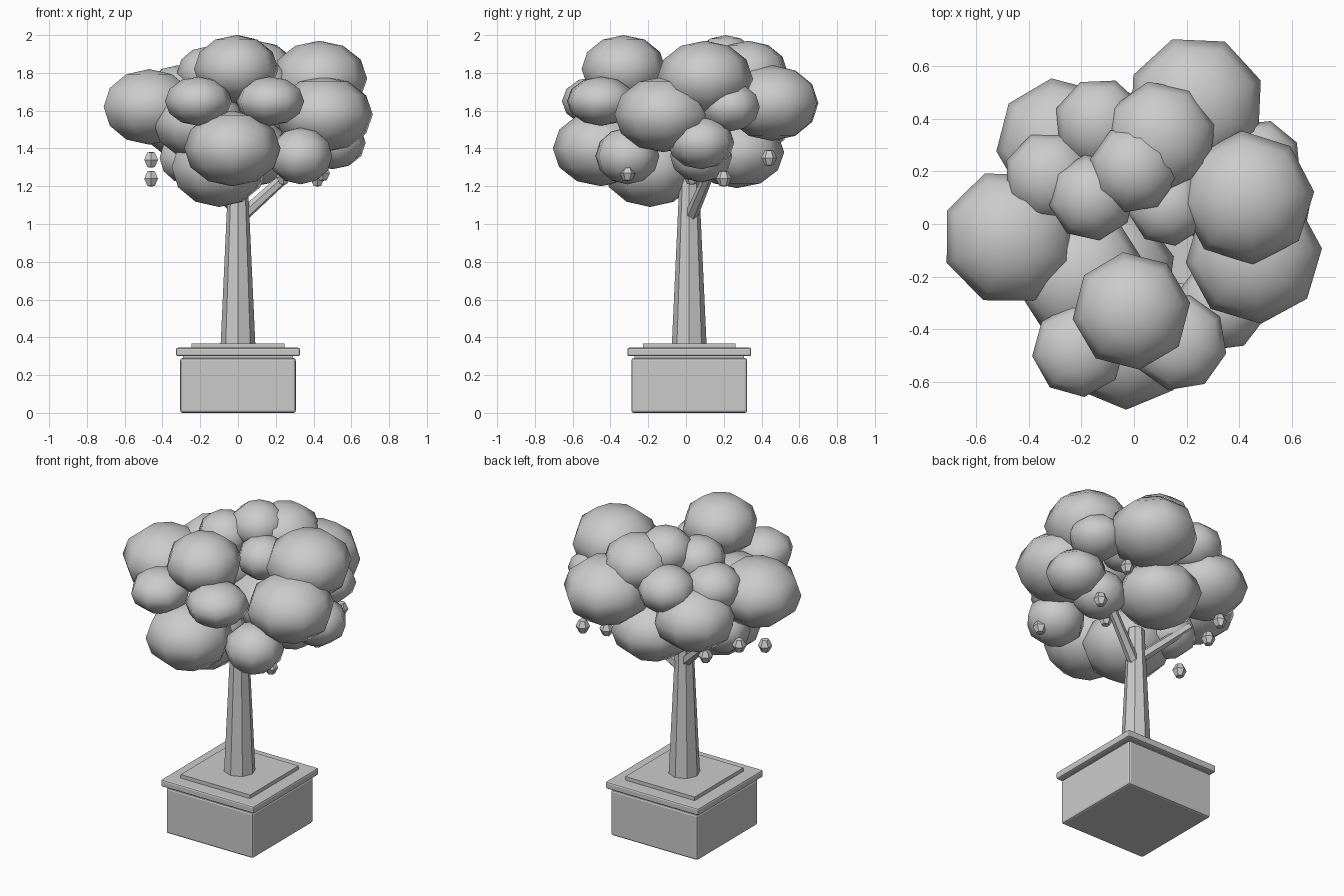
import bpy
from math import radians
from mathutils import Vector

if "Cube" in bpy.data.objects:
    bpy.data.objects.remove(bpy.data.objects["Cube"], do_unlink=True)

grey = bpy.data.materials.new("plain_grey")
grey.use_nodes = True
COLOUR = (0.6, 0.6, 0.6, 1)
grey.diffuse_color = COLOUR
grey.node_tree.nodes["Principled BSDF"].inputs["Base Color"].default_value = COLOUR

CENTRE_Y = 0.017


def finish(name):
    ob = bpy.context.object
    ob.name = name
    ob.data.materials.append(grey)
    return ob


def slab(name, half, low, high, bevel=0):
    """Square block standing between two heights."""
    bpy.ops.mesh.primitive_cube_add(size=1, location=(0, CENTRE_Y, (low + high) / 2))
    ob = finish(name)
    ob.scale = (half * 2, half * 2, high - low)
    bpy.ops.object.transform_apply(location=False, rotation=False, scale=True)
    if bevel:
        mod = ob.modifiers.new("soft_edges", "BEVEL")
        mod.width = bevel
        mod.segments = 2


def limb(name, start, end, r1, r2, sides):
    """Tapered wooden limb between two points."""
    start, end = Vector(start), Vector(end)
    axis = end - start
    bpy.ops.mesh.primitive_cone_add(vertices=sides, radius1=r1, radius2=r2,
                                    depth=axis.length, location=(start + end) / 2)
    finish(name).rotation_euler = axis.to_track_quat("Z", "Y").to_euler()


def leaf_clump(name, x, y, z, radius, height, turn):
    """Flattened eight-sided ball of leaves."""
    bpy.ops.mesh.primitive_uv_sphere_add(segments=8, ring_count=6, radius=1, location=(x, y, z))
    ob = finish(name)
    ob.scale = (radius, radius, height)
    ob.rotation_euler.z = radians(turn)
    bpy.ops.object.shade_smooth()


def hanging_fruit(name, spot):
    """Six-sided fruit, pinched towards both ends."""
    bpy.ops.mesh.primitive_uv_sphere_add(segments=6, ring_count=4, radius=0.042, location=spot)
    for v in finish(name).data.vertices:
        if 0.01 < abs(v.co.z) < 0.04:
            v.co *= 0.78
            v.co.z *= 1.65


# Planter
slab("planter_box", 0.306, 0, 0.29, 0.012)
slab("planter_neck", 0.29, 0.28, 0.31)
slab("planter_rim", 0.328, 0.3, 0.345, 0.01)
slab("soil", 0.245, 0.34, 0.368)

# Trunk and branches
limb("trunk", (0, CENTRE_Y, 0.36), (0, CENTRE_Y, 1.27), 0.092, 0.05, 8)
limb("branch_left", (0.03, 0.03, 1.05), (0.34, 0.15, 1.33), 0.034, 0.026, 6)
limb("branch_right", (-0.02, 0.03, 1.09), (-0.3, 0.14, 1.35), 0.034, 0.026, 6)

# Leaf clumps: x, y, z, radius, half height, turn
clumps = [
    (-.47, -.05, 1.62, .26, .2, 22), (.235, .455, 1.64, .262, .2, 20),
    (.43, .1, 1.77, .255, .2, 5), (.455, -.12, 1.58, .26, .2, 6),
    (-.01, -.33, 1.82, .225, .18, 8), (.1, .33, 1.8, .215, .17, 13),
    (0, .21, 1.86, .17, .14, 32), (-.16, .1, 1.8, .165, .14, 10),
    (.13, .07, 1.74, .155, .13, 10), (-.32, .18, 1.7, .175, .14, 24),
    (-.28, .31, 1.54, .245, .19, 8), (-.13, .38, 1.71, .175, .14, 25),
    (-.03, -.45, 1.4, .255, .2, 0), (-.21, -.48, 1.65, .178, .13, 7),
    (.17, -.45, 1.65, .185, .13, 32), (-.1, -.19, 1.3, .26, .21, 15),
    (.33, -.31, 1.36, .175, .15, 30), (.5, .08, 1.43, .18, .14, 12),
    (.47, .23, 1.62, .168, .13, 28), (.33, .08, 1.36, .165, .14, 5),
    (.04, .27, 1.38, .25, .19, 0), (-.26, 0, 1.35, .165, .14, 20),
    (-.2, -.2, 1.53, .25, .19, 10),
]
for i, clump in enumerate(clumps):
    leaf_clump(f"leaf_clump_{i + 1}", *clump)

# Hanging fruit
fruit = [(-.46, .12, 1.34), (-.46, -.14, 1.24), (-.37, .33, 1.33), (.42, .44, 1.35),
         (.45, -.31, 1.27), (.42, .2, 1.24), (.24, .03, 1.25)]
for i, spot in enumerate(fruit):
    hanging_fruit(f"fruit_{i + 1}", spot)
